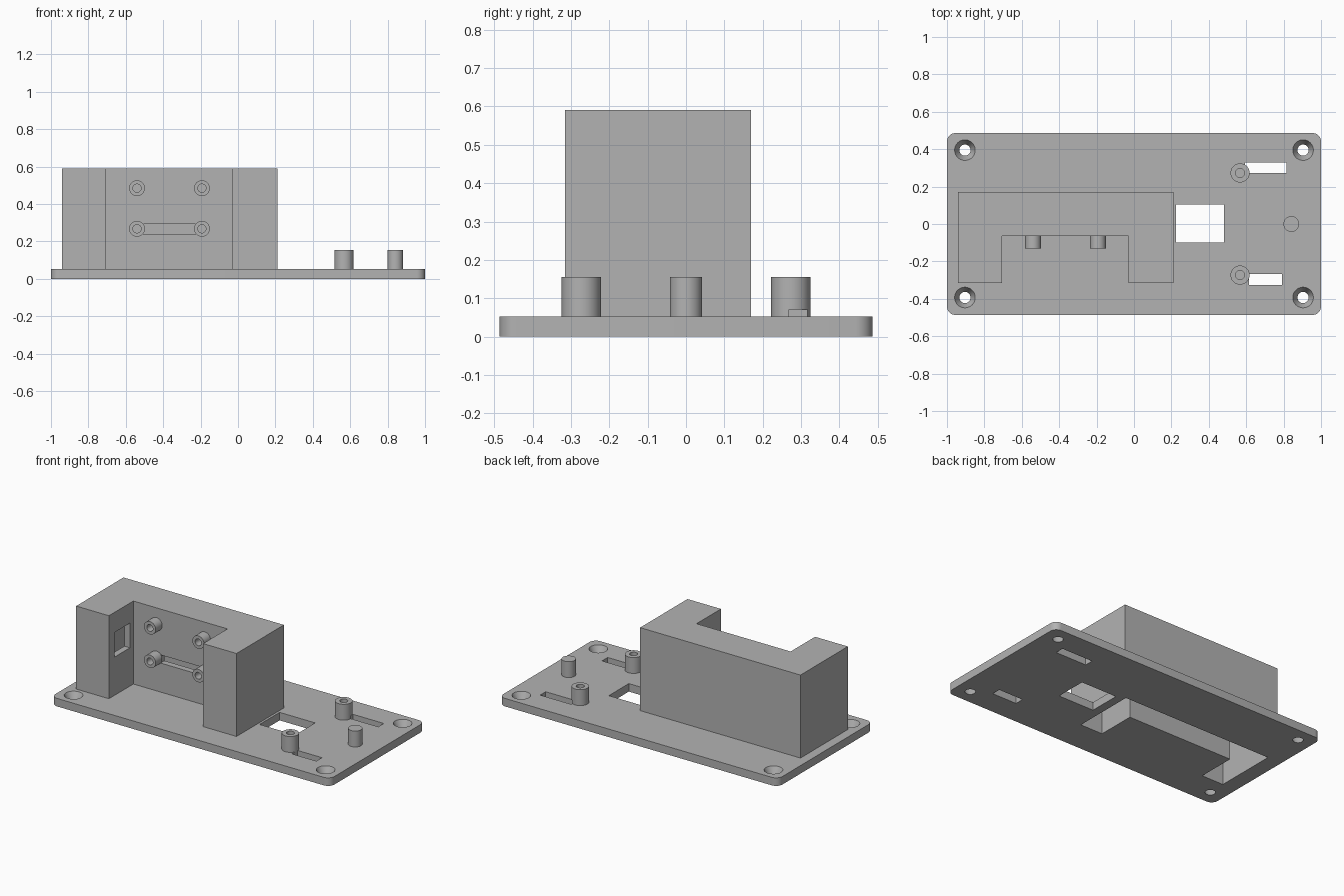
import bpy, bmesh
from math import pi, radians, sin, cos
from mathutils import Matrix

cube = bpy.data.objects.get("Cube")
if cube:
    bpy.data.objects.remove(cube, do_unlink=True)

grey = bpy.data.materials.new("plain grey")
grey.use_nodes = True
grey.diffuse_color = (0.45, 0.45, 0.45, 1)
grey.node_tree.nodes["Principled BSDF"].inputs["Base Color"].default_value = (0.45, 0.45, 0.45, 1)

T = 0.052          # plate thickness
WALL = 0.04        # housing wall thickness
TOP = 0.59         # housing height


def finish(name, bm):
    bmesh.ops.recalc_face_normals(bm, faces=bm.faces)
    mesh = bpy.data.meshes.new(name)
    bm.to_mesh(mesh)
    bm.free()
    mesh.materials.append(grey)
    ob = bpy.data.objects.new(name, mesh)
    bpy.context.collection.objects.link(ob)
    return ob


def prism(name, outline, z0, z1):
    bm = bmesh.new()
    face = bm.faces.new([bm.verts.new((x, y, z0)) for x, y in outline])
    top = bmesh.ops.extrude_face_region(bm, geom=[face])["geom"]
    bmesh.ops.translate(bm, vec=(0, 0, z1 - z0),
                        verts=[v for v in top if isinstance(v, bmesh.types.BMVert)])
    return finish(name, bm)


def box(name, x0, x1, y0, y1, z0, z1):
    return prism(name, [(x0, y0), (x1, y0), (x1, y1), (x0, y1)], z0, z1)


def cylinder(name, centre, r0, r1, depth, facing_front=False):
    """Round part starting at centre, running up or towards the front."""
    bm = bmesh.new()
    turn = Matrix.Rotation(pi / 2, 4, "X") if facing_front else Matrix()
    bmesh.ops.create_cone(bm, cap_ends=True, segments=48, radius1=r0, radius2=r1, depth=depth,
                          matrix=Matrix.Translation(centre) @ turn
                          @ Matrix.Translation((0, 0, depth / 2)))
    return finish(name, bm)


def cut(ob, *cutters):
    for cutter in cutters:
        mod = ob.modifiers.new("cut", "BOOLEAN")
        mod.operation, mod.solver, mod.object = "DIFFERENCE", "EXACT", cutter
    deps = bpy.context.evaluated_depsgraph_get()
    mesh = bpy.data.meshes.new_from_object(ob.evaluated_get(deps))
    ob.modifiers.clear()
    ob.data = mesh
    for cutter in cutters:
        bpy.data.objects.remove(cutter, do_unlink=True)


def smooth(ob):
    bpy.ops.object.select_all(action="DESELECT")
    ob.select_set(True)
    bpy.context.view_layer.objects.active = ob
    bpy.ops.object.shade_smooth_by_angle(angle=radians(30))


def u_outline(inset):
    """U-shaped housing outline, opening to the front."""
    left, right, front, back = -0.94 + inset, 0.21 - inset, -0.315 + inset, 0.17 - inset
    a, b, inner = -0.705 - inset, -0.03 + inset, -0.065 + inset
    return [(left, front), (a, front), (a, inner), (b, inner),
            (b, front), (right, front), (right, back), (left, back)]


# Base plate with rounded corners
R = 0.045
outline = []
for i, (sx, sy) in enumerate([(1, 1), (-1, 1), (-1, -1), (1, -1)]):
    for k in range(9):
        a = (i + k / 8) * pi / 2
        outline.append((sx * (1 - R) + R * cos(a), sy * (0.486 - R) + R * sin(a)))
plate = prism("base_plate", outline, 0, T)

# Countersunk corners, window, slots and the open underside of the housing
holes = [cylinder("screw_hole", (x, y, -0.01), 0.025, 0.06, T + 0.02)
         for x in (-0.904, 0.904) for y in (-0.393, 0.395)]
cut(plate, *holes,
    box("window", 0.225, 0.48, -0.1, 0.105, -0.1, 0.1),
    box("front_slot", 0.615, 0.79, -0.326, -0.268, -0.1, 0.1),
    box("back_slot", 0.593, 0.815, 0.273, 0.33, -0.1, 0.1),
    prism("underside", u_outline(WALL), -0.1, 0.1))
smooth(plate)

# Hollow U-shaped housing with a wall slot and a side opening
housing = prism("housing", u_outline(0), T, TOP)
cut(housing, prism("cavity", u_outline(WALL), -0.1, TOP - WALL))
cut(housing,
    box("wall_slot", -0.51, -0.22, -0.1, 0, 0.24, 0.293),
    box("side_opening", -0.76, -0.69, -0.26, -0.1, 0.3, 0.46))

# Hollow bosses on the recessed wall
for x, side in ((-0.54, "right"), (-0.193, "left")):
    for z, level in ((0.268, "lower"), (0.485, "upper")):
        boss = cylinder(f"{level}_{side}_boss", (x, -0.065, z), 0.042, 0.042, 0.067, True)
        cut(boss, cylinder("bore", (x, -0.05, z), 0.022, 0.022, 0.1, True))
        smooth(boss)

# Hollow standoffs on the plate
for y, side in ((-0.273, "front"), (0.273, "back")):
    post = cylinder(f"{side}_standoff", (0.567, y, T), 0.051, 0.051, 0.103)
    cutters = [cylinder("bore", (0.567, y, T - 0.02), 0.024, 0.024, 0.2)]
    if side == "back":
        cutters.append(box("slot_notch", 0.593, 0.815, 0.268, 0.33, 0, 0.07))
    cut(post, *cutters)
    smooth(post)

# Solid support pin
smooth(cylinder("support_pin", (0.841, 0, T), 0.042, 0.042, 0.103))
